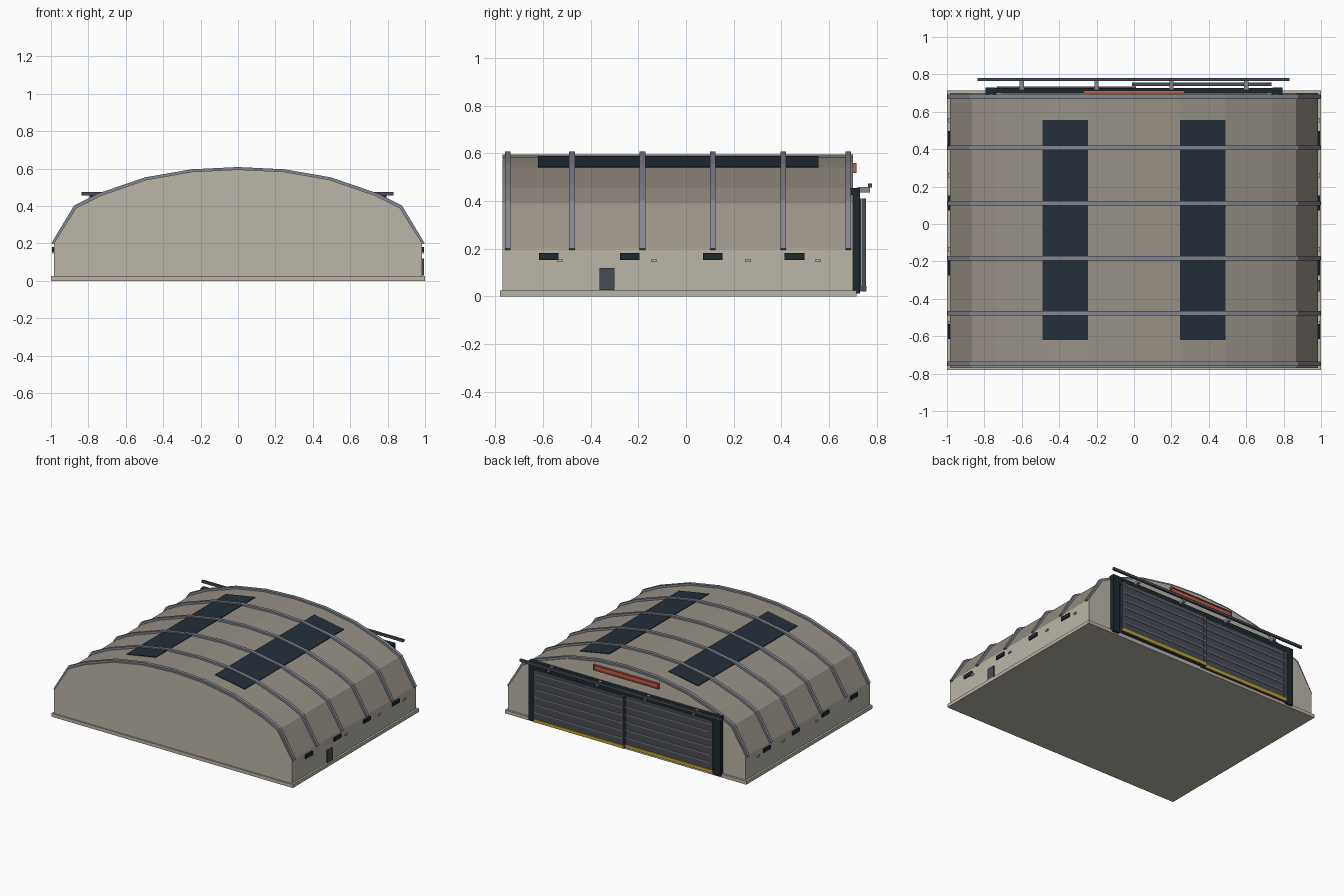
import bpy

if "Cube" in bpy.data.objects:
    bpy.data.objects.remove(bpy.data.objects["Cube"])


def material(name, rgb):
    lin = [(c / 255 / 12.92 if c < 11 else ((c / 255 + 0.055) / 1.055) ** 2.4) for c in rgb] + [1]
    m = bpy.data.materials.new(name)
    m.use_nodes = True
    m.diffuse_color = lin
    m.node_tree.nodes["Principled BSDF"].inputs["Base Color"].default_value = lin
    return m


WALL = material("pale concrete", (187, 182, 169))
ROOF = material("roof cladding", (152, 145, 134))
GLASS = material("dark glass", (36, 47, 57))
STEEL = material("grey steel", (131, 135, 146))
DOOR = material("door panel", (72, 76, 85))
FRAME = material("dark frame", (27, 39, 45))
RED = material("red sign", (190, 94, 72))
YELLOW = material("safety yellow", (200, 165, 42))


def prism(name, outline, y0, y1, *mats):
    """Extrude an x-z outline along y."""
    n = len(outline)
    verts = [(x, y, z) for y in (y0, y1) for x, z in outline]
    faces = [list(range(n)), list(range(2 * n - 1, n - 1, -1))]
    faces += [[i, i + n, (i + 1) % n + n, (i + 1) % n] for i in range(n)]
    mesh = bpy.data.meshes.new(name)
    mesh.from_pydata(verts, [], faces)
    for m in mats:
        mesh.materials.append(m)
    obj = bpy.data.objects.new(name, mesh)
    bpy.context.collection.objects.link(obj)
    return obj


def box(name, x, y, z, mat):
    return prism(name, [(x[0], z[0]), (x[1], z[0]), (x[1], z[1]), (x[0], z[1])], y[0], y[1], mat)


# Arched roof profile, mirrored about x = 0
half = [(0.985, 0.2), (0.865, 0.39), (0.735, 0.455), (0.49, 0.54), (0.245, 0.583)]
arch = half + [(0, 0.595)] + [(-x, z) for x, z in reversed(half)]

# Foundation and main shell, roof faces picked by upward normal
box("foundation", (-1, 1), (-0.78, 0.715), (0, 0.025), WALL)
shell = prism("hangar_shell", [(-0.985, 0.01), (0.985, 0.01)] + arch, -0.77, 0.70, WALL, ROOF)
for p in shell.data.polygons:
    p.material_index = 1 if p.normal.z > 0.1 else 0

# Roof ribs
outer = [(x * 1.013, z + 0.013 * (z > 0.3)) for x, z in arch]
inner = [(x * 0.99, z - 0.008) for x, z in reversed(arch)]
for i, y in enumerate((-0.748, -0.478, -0.182, 0.112, 0.408, 0.68)):
    prism(f"roof_rib_{i}", outer + inner, y - 0.012, y + 0.012, STEEL)

# Skylight strips lying on the roof facets
for s, side in ((1, "left"), (-1, "right")):
    (x0, z0), (x1, z1) = half[3], half[4]
    strip = [(s * x0, z0 - 0.002), (s * x0, z0 + 0.005), (s * x1, z1 + 0.005), (s * x1, z1 - 0.002)]
    prism(f"skylight_{side}", strip if s < 0 else strip[::-1], -0.62, 0.555, GLASS)

    # Side wall vents and lamps
    wall = sorted((s * 0.98, s * 0.994))
    for i, y in enumerate((-0.575, -0.235, 0.112, 0.455)):
        box(f"side_vent_{side}_{i}", wall, (y - 0.041, y + 0.041), (0.153, 0.181), FRAME)
    for i, y in enumerate((-0.53, -0.135, 0.26, 0.555)):
        box(f"side_lamp_{side}_{i}", wall, (y - 0.012, y + 0.012), (0.145, 0.157), WALL)
box("side_door", (0.98, 0.995), (-0.362, -0.3), (0.027, 0.118), DOOR)

# Rear doorway frame
box("doorway_header", (-0.795, 0.795), (0.69, 0.728), (0.4, 0.455), FRAME)
box("doorway_backing", (-0.75, 0.75), (0.69, 0.71), (0.02, 0.41), FRAME)
for s, side in ((1, "left"), (-1, "right")):
    box(f"doorway_post_{side}", sorted((s * 0.74, s * 0.795)), (0.69, 0.73), (0.012, 0.455), FRAME)

# Sliding doors on two tracks, each with rails, stiles and a yellow kick strip
for side, x0, x1, y in (("left", -0.01, 0.735, 0.737), ("right", -0.735, 0.01, 0.716)):
    box(f"sliding_door_{side}", (x0, x1), (y, y + 0.014), (0.02, 0.41), DOOR)
    for i in range(6):
        z = 0.095 + i * 0.058
        box(f"door_rail_{side}_{i}", (x0 + 0.01, x1 - 0.01), (y + 0.01, y + 0.019), (z - 0.004, z + 0.004), STEEL)
    for i, x in enumerate((x0 + 0.012, x1 - 0.012)):
        box(f"door_stile_{side}_{i}", (x - 0.012, x + 0.012), (y + 0.01, y + 0.019), (0.02, 0.41), DOOR)
    box(f"kick_strip_{side}", (x0, x1), (y + 0.01, y + 0.02), (0.022, 0.044), YELLOW)

# Overhead track and hangers
box("door_track", (-0.837, 0.832), (0.764, 0.78), (0.456, 0.474), DOOR)
for i, x in enumerate((-0.6, -0.2, 0.2, 0.6)):
    box(f"track_hanger_{i}", (x - 0.011, x + 0.011), (0.72, 0.772), (0.436, 0.458), STEEL)

# Blank sign above the doorway
box("sign_panel", (-0.27, 0.27), (0.69, 0.707), (0.518, 0.56), RED)
for i, z in enumerate((0.518, 0.554)):
    box(f"sign_edge_{i}", (-0.27, 0.27), (0.7, 0.715), (z, z + 0.006), RED)
for i, x in enumerate((-0.27, 0.264)):
    box(f"sign_end_{i}", (x, x + 0.006), (0.7, 0.715), (0.518, 0.56), RED)

# Outward normals, roof material indices stay in place
import bmesh
for obj in bpy.context.collection.objects:
    if obj.type == "MESH":
        bm = bmesh.new()
        bm.from_mesh(obj.data)
        bmesh.ops.recalc_face_normals(bm, faces=bm.faces)
        bm.to_mesh(obj.data)
        bm.free()
